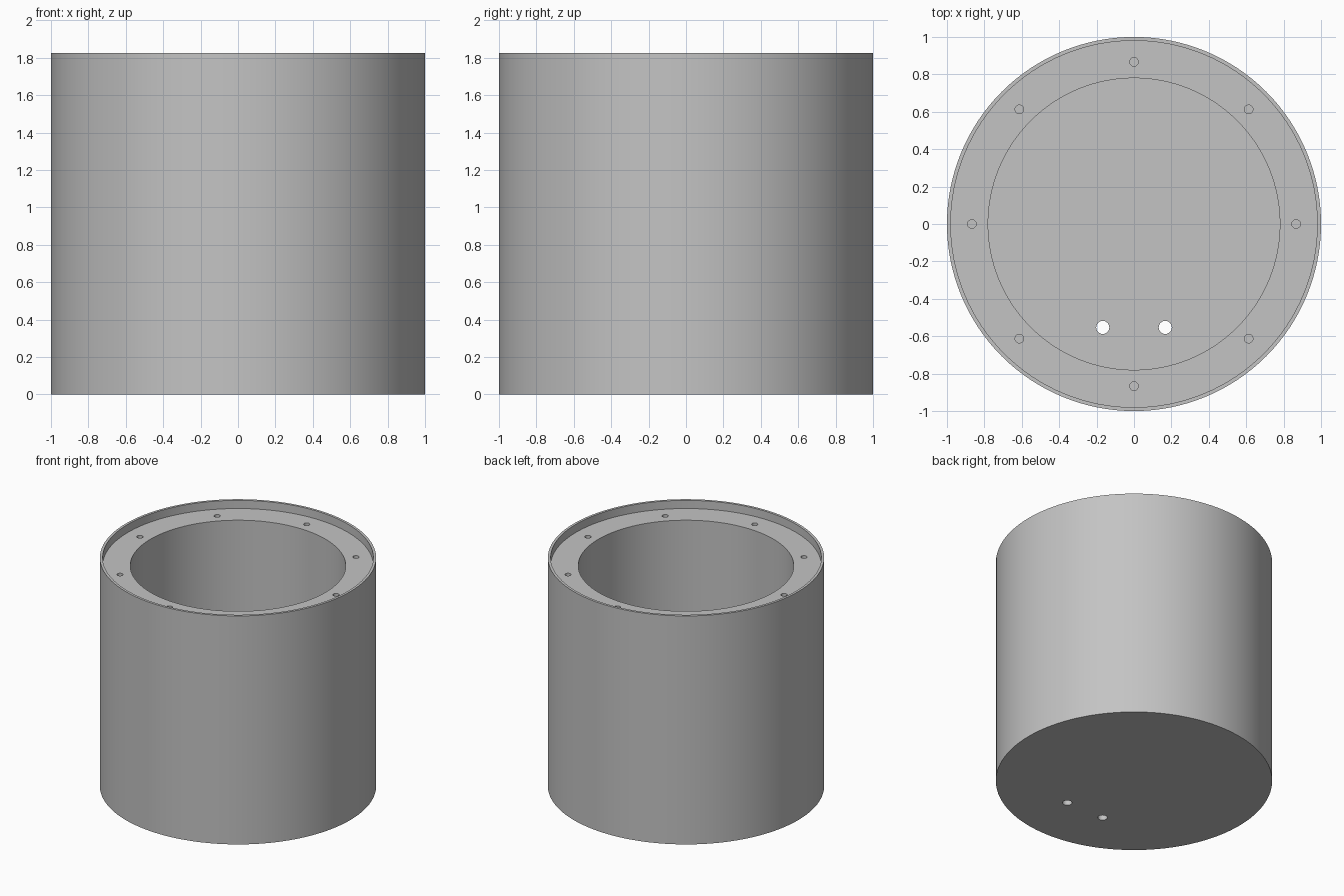
import bpy
import math

cube = bpy.data.objects.get("Cube")
if cube:
    bpy.data.objects.remove(cube, do_unlink=True)

HEIGHT = 1.825
LEDGE_Z = 1.76
FLOOR_Z = 0.14

grey = bpy.data.materials.new("plain grey")
grey.use_nodes = True
colour = (0.55, 0.55, 0.55, 1)
grey.diffuse_color = colour
grey.node_tree.nodes["Principled BSDF"].inputs["Base Color"].default_value = colour


def cylinder(name, radius, bottom, top, x=0, y=0, sides=32):
    bpy.ops.mesh.primitive_cylinder_add(
        vertices=sides, radius=radius, depth=top - bottom,
        location=(x, y, (top + bottom) / 2))
    obj = bpy.context.object
    obj.name = name
    obj.data.materials.append(grey)
    return obj


def cut(target, cutter):
    cutter.hide_render = True
    mod = target.modifiers.new("cut", "BOOLEAN")
    mod.operation = "DIFFERENCE"
    mod.solver = "EXACT"
    mod.object = cutter
    bpy.context.view_layer.objects.active = target
    bpy.ops.object.modifier_apply(modifier=mod.name)
    bpy.data.objects.remove(cutter, do_unlink=True)


# Thick-walled cup
housing = cylinder("housing", 1, 0, HEIGHT, sides=128)

# Shallow lid recess inside the thin rim, then the deep bore
cut(housing, cylinder("recess_cutter", 0.98, LEDGE_Z, 2, sides=128))
cut(housing, cylinder("bore_cutter", 0.78, FLOOR_Z, 2, sides=128))

# Ring of blind screw holes in the ledge
for i in range(8):
    a = i * math.tau / 8
    cut(housing, cylinder("screw_hole_cutter", 0.023, LEDGE_Z - 0.2, 2,
                          0.867 * math.cos(a), 0.867 * math.sin(a)))

# Two cable holes through the floor
for side in (-1, 1):
    cut(housing, cylinder("cable_hole_cutter", 0.035, -0.1, FLOOR_Z + 0.1,
                          side * 0.167, -0.553))

# Smooth walls with crisp rims
bpy.ops.object.select_all(action="DESELECT")
housing.select_set(True)
bpy.context.view_layer.objects.active = housing
bpy.ops.object.shade_smooth_by_angle(angle=math.radians(30))
